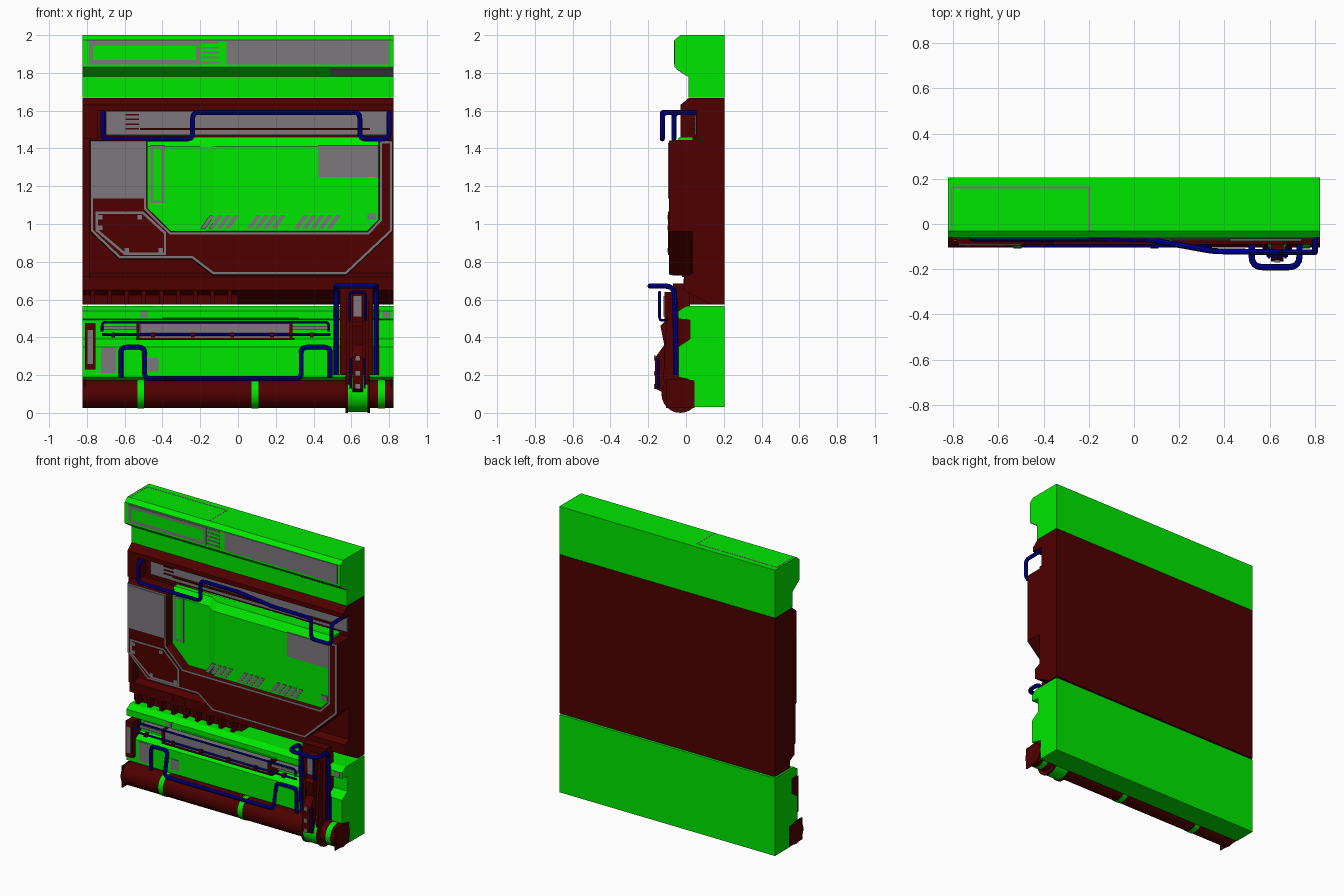
import bpy, bmesh
from mathutils import Vector

if "Cube" in bpy.data.objects:
    bpy.data.objects.remove(bpy.data.objects["Cube"])


def material(name, rgb):
    m = bpy.data.materials.new(name)
    m.diffuse_color = (*rgb, 1)
    m.use_nodes = True
    m.node_tree.nodes["Principled BSDF"].inputs["Base Color"].default_value = m.diffuse_color
    return m


GREEN = material("green", (0.0, 0.8, 0.0))
RED = material("dark red", (0.08, 0.0, 0.0))
BLUE = material("blue", (0.0, 0.0, 0.32))
GREY = material("grey", (0.2, 0.185, 0.2))


def prism(name, pts, axis, a, b, mat, rim=None, width=0.0, chamfer=0.0):
    """Extrude a 2D profile along an axis; optional chamfer and coloured rim on the a side."""
    bm = bmesh.new()

    def place(p, t):
        u, v = p
        return {"x": (t, u, v), "y": (u, t, v), "z": (u, v, t)}[axis]
    front = [bm.verts.new(place(p, a + chamfer)) for p in pts]
    back = [bm.verts.new(place(p, b)) for p in pts]
    face = bm.faces.new(front)
    bm.faces.new(back)
    n = len(pts)
    for i in range(n):
        j = (i + 1) % n
        bm.faces.new((front[i], front[j], back[j], back[i]))
    bmesh.ops.recalc_face_normals(bm, faces=bm.faces[:])
    if chamfer:
        bmesh.ops.inset_region(bm, faces=[face], thickness=chamfer * 0.25, depth=chamfer, use_even_offset=True)
    if rim:
        ring = bmesh.ops.inset_region(bm, faces=[face], thickness=width, depth=0, use_even_offset=True)
        for f in ring["faces"]:
            f.material_index = 1
    me = bpy.data.meshes.new(name)
    bm.to_mesh(me)
    bm.free()
    me.materials.append(mat)
    if rim:
        me.materials.append(rim)
    ob = bpy.data.objects.new(name, me)
    bpy.context.collection.objects.link(ob)
    return ob


def box(name, x0, x1, y0, y1, z0, z1, mat, rim=None, width=0.0):
    return prism(name, [(x0, z0), (x1, z0), (x1, z1), (x0, z1)], "y", y0, y1, mat, rim, width)


def finish(ob, convert=False):
    bpy.ops.object.select_all(action="DESELECT")
    ob.select_set(True)
    bpy.context.view_layer.objects.active = ob
    if convert:
        bpy.ops.object.convert(target="MESH")
    bpy.ops.object.shade_smooth_by_angle()


def pipe(name, pts, r=0.013, bend=0.03, mat=BLUE):
    """Tube along a path with rounded corners."""
    pts = [Vector(p) for p in pts]
    path = [pts[0]]
    for p, c, n in zip(pts, pts[1:], pts[2:]):
        a = c + (p - c).normalized() * min(bend, (p - c).length / 2.1)
        b = c + (n - c).normalized() * min(bend, (n - c).length / 2.1)
        path += [a * (1 - t) ** 2 + c * 2 * t * (1 - t) + b * t * t for t in (0, .25, .5, .75, 1)]
    path.append(pts[-1])
    cu = bpy.data.curves.new(name, "CURVE")
    cu.dimensions = "3D"
    cu.bevel_depth, cu.bevel_resolution, cu.use_fill_caps = r, 2, True
    sp = cu.splines.new("POLY")
    sp.points.add(len(path) - 1)
    for q, v in zip(sp.points, path):
        q.co = (*v, 1)
    cu.materials.append(mat)
    ob = bpy.data.objects.new(name, cu)
    bpy.context.collection.objects.link(ob)
    finish(ob, True)


def drum(name, x0, x1, r, mat, y=-0.03, z=0.1):
    bpy.ops.mesh.primitive_cylinder_add(vertices=24, radius=r, depth=x1 - x0,
                                        location=((x0 + x1) / 2, y, z), rotation=(0, 1.5707963, 0))
    ob = bpy.context.object
    ob.name = name
    ob.data.materials.append(mat)
    finish(ob)


W = 0.822
# Top cap with grey panels, vents and top line
prism("top_cap", [(.205, 2), (-.03, 2), (-.06, 1.975), (-.06, 1.83), (.012, 1.78), (.012, 1.67), (.205, 1.67)],
      "x", -W, W, GREEN)
box("cap_left_frame", -.79, -.2, -.064, -.055, 1.845, 1.965, GREEN, GREY, .022)
box("cap_right_panel", -.06, .8, -.064, -.055, 1.845, 1.972, GREY)
box("cap_top_trim", -.8, .8, -.062, -.055, 1.966, 1.974, GREY)
for i in range(5):
    box("cap_vent", -.195, -.1, -.063, -.055, 1.85 + i * .026, 1.86 + i * .026, GREY)
prism("cap_slope_strip", [(-.052, 1.82), (-.05, 1.828), (.004, 1.79), (0, 1.784)], "x", .49, W, GREY)
box("cap_line_back", -.81, -.195, .158, .166, 1.99, 2.001, GREY)
for x in (-.81, -.203):
    box("cap_line_side", x, x + .008, -.03, .166, 1.99, 2.001, GREY)

# Middle body with recess, left post and fins
prism("middle_body", [(.205, 1.668), (.015, 1.668), (-.03, 1.63), (-.03, 1.6), (.055, 1.6), (.055, 1.46),
                      (.035, 1.46), (.035, .74), (-.01, .72), (-.01, .65), (.13, .575), (.205, .575)],
      "x", -W, W, RED)
box("recess_post", -W, -.74, -.03, .06, 1.45, 1.605, RED)
box("left_edge_strip", -W, -.785, -.02, .05, .72, 1.46, RED)
box("fin_backing", -W, 0, .04, .15, .575, .72, RED)
for i in range(9):
    x = -.77 + i * .0907
    prism("cooling_fin", [(-.012, .71), (-.012, .68), (.0, .575), (.08, .575), (.08, .71)],
          "x", x - .012, x + .012, RED)
box("recess_panel", -.7, .8, .045, .054, 1.47, 1.597, GREY)
box("recess_ledge", -.52, .7, .03, .05, 1.498, 1.508, RED)
for i in range(4):
    box("recess_slot", -.595, -.525, .04, .046, 1.5 + i * .025, 1.508 + i * .025, RED)

# U shaped front panel with grey trim
prism("front_panel", [(-.785, 1.445), (-.785, .96), (-.63, .812), (-.245, .812), (-.135, .728), (.575, .728),
                      (W, .96), (W, 1.445), (.745, 1.445), (.745, 1.025), (.685, .963), (-.355, .963),
                      (-.48, 1.085), (-.48, 1.445)], "y", -.09, .04, RED, GREY, .013, .02)
box("left_grey_plate", -.775, -.495, -.094, -.085, 1.135, 1.428, GREY)
prism("hatch_plate", [(-.755, 1.065), (-.5, 1.065), (-.38, .955), (-.38, .835), (-.6, .835), (-.755, .965)],
      "y", -.096, -.085, RED, GREY, .013)
for x, z in ((-.73, 1.035), (-.73, .98), (-.59, .86), (-.41, .86), (-.52, 1.035)):
    box("hatch_bolt", x - .012, x + .012, -.098, -.09, z - .012, z + .012, GREY)

# Green window, stepped forward on its right side, sloping at the top
plan = [(-.49, .05), (-.49, -.03), (-.2, -.03), (-.13, -.07), (.75, -.07), (.75, .05)]
prism("window", plan, "z", .95, 1.41, GREEN)
top = prism("window_top", plan, "z", 1.41, 1.46, GREEN)
for v in top.data.vertices:
    if v.co.z > 1.45 and v.co.y < 0:
        v.co.y += .035
box("window_left_frame", -.462, -.39, -.035, -.025, 1.11, 1.415, GREEN, GREY, .015)
box("window_grey_patch", .425, .74, -.075, -.066, 1.25, 1.415, GREY)
box("window_corner_mark", .685, .73, -.075, -.066, 1.02, 1.055, GREY)
for x0, count in ((-.2, 4), (.045, 4), (.295, 5)):
    for i in range(count):
        x = x0 + i * .043
        prism("window_hatch", [(x, .975), (x + .028, .975), (x + .08, 1.048), (x + .052, 1.048)],
              "y", -.074, -.066 if x > -.14 else -.03, GREY)

# Lower chassis
prism("lower_chassis", [(.205, .565), (0, .565), (-.04, .54), (-.04, .497), (.02, .492), (.02, .39),
                        (-.04, .35), (-.04, .19), (.045, .17), (.045, .03), (.205, .03)], "x", -W, W, GREEN)
for x0, x1, z0, z1 in ((-.515, -.48, .505, .54), (.765, .805, .505, .54),
                       (-.725, -.645, .21, .345), (-.48, -.42, .22, .29)):
    box("chassis_grey_patch", x0, x1, -.045, -.036, z0, z1, GREY)
box("chassis_lip", -.4, .32, -.05, -.03, .5, .508, GREEN)

# Horizontal grey bar with rods and end brackets
box("bar", -.52, .28, -.055, .03, .395, .48, GREY)
for x0, x1 in ((-.72, -.52), (.28, .48)):
    box("bar_bracket_plate", x0, x1, -.045, .03, .44, .46, GREY)
box("bar_bottom_edge", -.54, .3, -.06, .02, .385, .396, RED)
for x in (-.53, .28):
    box("bar_end", x - .008, x + .008, -.065, .02, .39, .485, RED)
pipe("bar_rod_upper", [(-.72, -.06, .43), (-.72, -.06, .48), (.48, -.06, .48), (.48, -.06, .43)], .007, .02)
pipe("bar_rod_lower", [(-.72, -.062, .415), (.49, -.062, .415)], .007)
for i in range(6):
    x = -.66 + i * .21
    box("rod_clip", x - .01, x + .01, -.07, -.04, .4, .425, RED)

# Left side box
box("side_box", -.81, -.755, -.07, .02, .23, .475, RED)
box("side_box_face", -.797, -.768, -.075, -.066, .26, .44, GREY)

# Bottom main pipe with rings and square end plates
drum("main_pipe", -W, W, .075, RED)
for x in (-.815, .808):
    box("pipe_end_plate", x, x + .007, -.105, .045, .026, .176, RED)
for x in (-.515, .09, .76):
    drum("pipe_ring", x - .018, x + .018, .078, GREEN)
drum("clamp_drum", .578, .69, .094, GREEN)
for x in (.568, .685):
    drum("clamp_flange", x, x + .014, .1, RED)

# Clamp bracket above the drum
box("clamp_plate", .54, .715, -.07, .02, .2, .685, RED)
prism("clamp_arm", [(-.04, .64), (-.115, .64), (-.115, .48), (-.135, .46), (-.115, .36), (-.165, .29),
                    (-.165, .13), (-.125, .11), (-.1, .2), (-.04, .2)], "x", .605, .662, RED)
for x in (.575, .675):
    prism("clamp_cheek", [(-.04, .6), (-.09, .6), (-.11, .4), (-.12, .18), (-.09, .1), (-.04, .2)],
          "x", x, x + .018, RED)
box("clamp_grey_face", .612, .655, -.12, -.11, .51, .62, GREY)
for z in (.29, .21, .14):
    box("clamp_bolt", .622, .645, -.17, -.16, z - .013, z + .013, GREY)
pipe("clamp_handle", [(.592, -.1, .49), (.592, -.14, .49), (.592, -.14, .64), (.675, -.14, .64),
                      (.675, -.14, .49), (.675, -.1, .49)], .007, .015)
for x in (.597, .67):
    pipe("clamp_link_rod", [(x, -.147, .13), (x, -.147, .29)], .006)

# Large blue pipes
pipe("clamp_hoop", [(.52, -.05, .2), (.52, -.062, .672), (.52, -.191, .672), (.732, -.191, .672),
                    (.732, -.062, .672), (.732, -.05, .2)], .014, .05)
pipe("upper_pipe", [(-.715, .05, 1.59), (-.715, -.064, 1.59), (-.715, -.064, 1.45), (-.24, -.064, 1.45),
                    (-.24, -.064, 1.59), (.05, -.066, 1.59), (.35, -.12, 1.59), (.645, -.125, 1.59),
                    (.645, -.125, 1.45), (.8, -.125, 1.45), (.8, -.125, 1.59), (.8, .052, 1.59)])
pipe("lower_pipe", [(-.62, -.06, .185), (-.62, -.06, .348), (-.495, -.06, .348), (-.495, -.092, .182),
                    (.335, -.092, .182), (.335, -.06, .348), (.488, -.06, .348), (.488, -.06, .185)])
